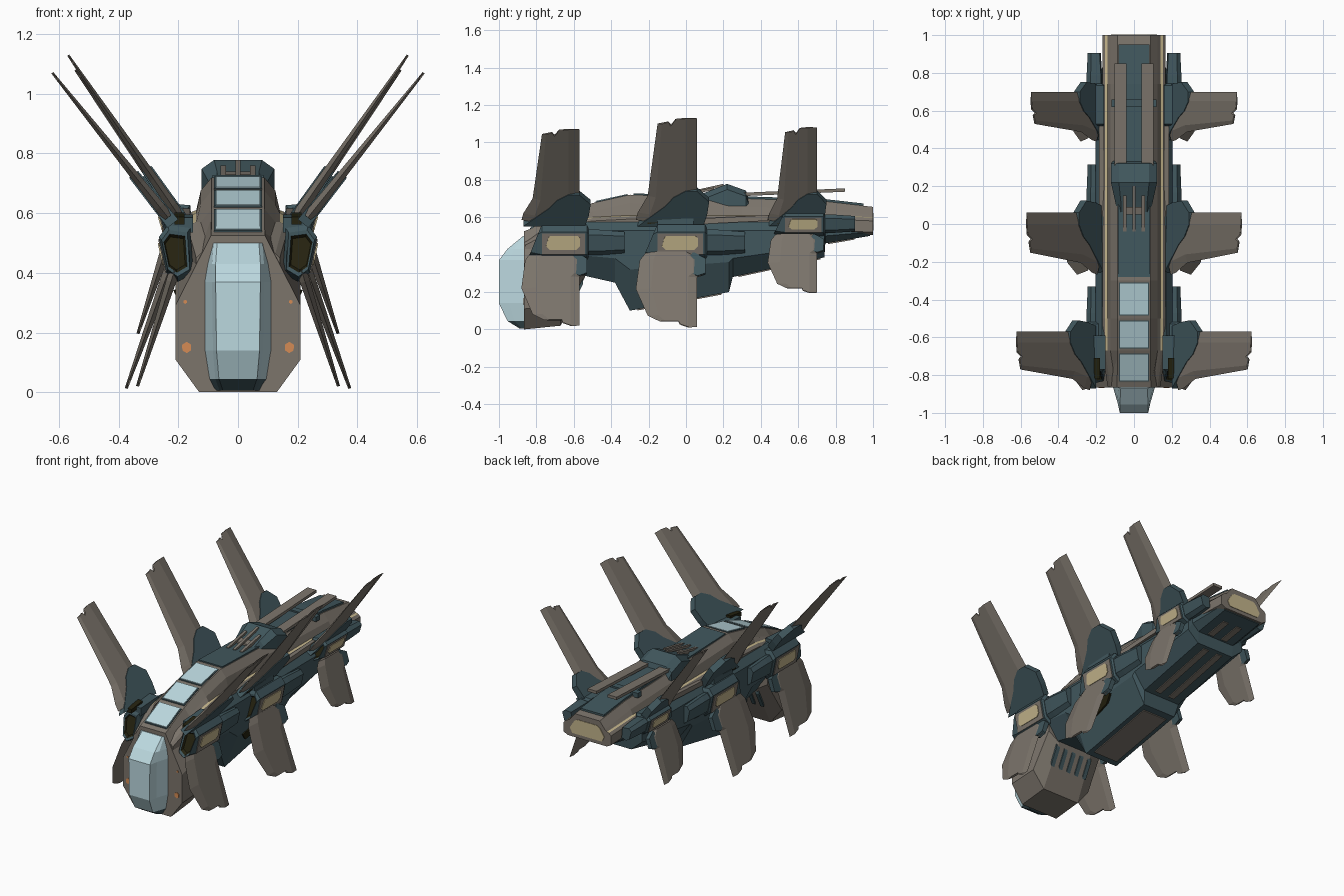
import bpy, bmesh, math
from mathutils import Vector


def material(name, rgb):
    m = bpy.data.materials.new(name)
    m.diffuse_color = (*rgb, 1)
    return m


GREY = material("warm grey plating", (0.20, 0.176, 0.148))
TEAL = material("dark teal hull", (0.052, 0.095, 0.11))
GLASS = material("pale blue glass", (0.50, 0.69, 0.74))
CREAM = material("cream glow", (0.55, 0.46, 0.26))
ORANGE = material("orange lamp", (0.66, 0.26, 0.09))
OLIVE = material("dark olive intake", (0.018, 0.016, 0.005))


def finish(name, bm, mats, mirror=False):
    bmesh.ops.recalc_face_normals(bm, faces=bm.faces)
    me = bpy.data.meshes.new(name)
    bm.to_mesh(me)
    bm.free()
    for m in mats:
        me.materials.append(m)
    ob = bpy.data.objects.new(name, me)
    bpy.context.collection.objects.link(ob)
    if mirror:
        ob.modifiers.new("mirror", 'MIRROR').use_mirror_merge = False
    return ob


def loft(name, secs, mats, rule=lambda j, i: 0, cap=0, mirror=False):
    """Skin between rings of 3D points; rule picks a material per segment and side."""
    bm = bmesh.new()
    rings = [[bm.verts.new(p) for p in s] for s in secs]
    n = len(rings[0])
    for j in range(len(rings) - 1):
        a, b = rings[j], rings[j + 1]
        for i in range(n):
            k = (i + 1) % n
            bm.faces.new((a[i], a[k], b[k], b[i])).material_index = rule(j, i)
    bm.faces.new(rings[0]).material_index = cap
    bm.faces.new(rings[-1][::-1])
    return finish(name, bm, mats, mirror)


def sym(y, half):
    """Full ring at y from half of a cross-section, top to bottom."""
    return [(x, y, z) for x, z in half] + [(-x, y, z) for x, z in reversed(half)]


def slab(name, x0, x1, a, b, t, mat, mirror=False):
    """Flat strip between two (y, z) points."""
    secs = [[(x0, y, z - t / 2), (x1, y, z - t / 2), (x1, y, z + t / 2), (x0, y, z + t / 2)] for y, z in (a, b)]
    return loft(name, secs, [mat], mirror=mirror)


def blade(name, outline, x0, z0, k, t0, t1, mat, sharp=False):
    """Leaning plate drawn in side view (y, z); thickness tapers from z0; sharp gives knife edges."""
    n = Vector((1, 0, -k)).normalized()
    far = max(abs(z - z0) for y, z in outline)
    yc = sum(y for y, z in outline) / len(outline)
    rings = []
    for s in (1, 0, -1) if sharp else (1, -1):
        ring = []
        for y, z in outline:
            t = t0 + (t1 - t0) * abs(z - z0) / far
            if sharp and s:
                y = yc + (y - yc) * 0.6
            ring.append(Vector((x0 + (z - z0) * k, y, z)) + n * s * t / 2)
        rings.append(ring)
    return loft(name, rings, [mat], mirror=True)


# Head: flat-faced block with a sloped back
loft("head", [
    sym(-0.865, [(0.09, 0.525), (0.21, 0.29), (0.21, 0.11), (0.13, 0.0)]),
    sym(-0.67, [(0.09, 0.60), (0.21, 0.36), (0.21, 0.12), (0.13, 0.02)]),
    sym(-0.54, [(0.09, 0.60), (0.20, 0.42), (0.20, 0.33), (0.12, 0.28)])], [GREY])
for i in range(5):
    x = -0.12 + 0.06 * i
    slab("head_vent", x - 0.013, x + 0.013, (-0.60, 0.16), (-0.55, 0.26), 0.03, TEAL)

# Canopy: faceted glass with a teal lower lip
canopy = []
for z, yf, wi, wo in ((0.005, -0.89, 0.05, 0.08), (0.045, -0.955, 0.064, 0.10), (0.14, -1.0, 0.072, 0.115),
                      (0.37, -1.0, 0.075, 0.115), (0.43, -0.955, 0.075, 0.105), (0.50, -0.87, 0.07, 0.085)):
    ym = -0.86 + (yf + 0.86) * 0.62
    half = [(wi, yf), (wi + 0.012, ym), (wo, -0.85)]
    canopy.append([(x, y, z) for x, y in half] + [(-x, y, z) for x, y in reversed(half)])
loft("canopy", canopy, [GLASS, TEAL], lambda j, i: 1 if j == 0 else 0, cap=1)

# Face lamps
for name, x, z, r in (("large_lamp", 0.172, 0.15, 0.019), ("small_lamp", 0.177, 0.303, 0.007)):
    loft(name, [[(x + r * 0.9 * math.cos(a * math.pi / 3 + 0.5), y, z + r * math.sin(a * math.pi / 3 + 0.5))
                 for a in range(6)] for y in (-0.869, -0.86)], [ORANGE], mirror=True)

# Upper hull with glowing side stripe
upper = []
for y, zt, zl in ((-0.86, 0.525, 0.42), (-0.67, 0.615, 0.52), (-0.5, 0.675, 0.55), (-0.3, 0.72, 0.56),
                  (-0.2, 0.716, 0.56), (0.3, 0.70, 0.56), (0.74, 0.685, 0.56), (1.0, 0.655, 0.55)):
    w = 0.14 if y < -0.8 else 0.168
    upper.append(sym(y, [(0.088, zt), (w - 0.043, zt - 0.045), (w - 0.028, zl + 0.05), (w - 0.015, zl + 0.045),
                         (w, zl + 0.03), (w, zl - 0.03), (w - 0.03, zl - 0.045)]))
loft("upper_hull", upper, [GREY, CREAM], lambda j, i: 1 if j > 0 and min(i, 12 - i) == 2 else 0)
slab("side_strake", 0.16, 0.185, (-0.08, 0.57), (0.52, 0.60), 0.03, GREY, True)

# Skylights
for a, b in (((-0.835, 0.538), (-0.685, 0.609)), ((-0.66, 0.620), (-0.51, 0.673)), ((-0.485, 0.679), (-0.31, 0.718))):
    slab("skylight_frame", -0.08, 0.08, a, b, 0.008, TEAL)
    a2, b2 = (a[0] + 0.006, a[1] + 0.002), (b[0] - 0.006, b[1] - 0.002)
    slab("skylight", -0.073, 0.073, a2, b2, 0.014, GLASS)

# Lower hull: neck, belly block, rising tail
lower = []
for y, zm, zb, wb in ((-0.6, 0.40, 0.30, 0.13), (-0.38, 0.38, 0.25, 0.13), (-0.30, 0.32, 0.10, 0.115),
                      (0.23, 0.36, 0.20, 0.115), (0.25, 0.38, 0.28, 0.13), (0.74, 0.45, 0.385, 0.13)):
    lower.append(sym(y, [(0.17, 0.575), (0.205, 0.53), (0.205, zm), (wb, zb)]))
lower.append(sym(0.745, [(0.165, 0.56), (0.175, 0.53), (0.175, 0.50), (0.13, 0.46)]))
lower.append(sym(0.985, [(0.15, 0.56), (0.155, 0.53), (0.155, 0.52), (0.13, 0.50)]))
loft("lower_hull", lower, [TEAL])
slab("belly_plate", -0.085, 0.085, (-0.26, 0.107), (0.19, 0.192), 0.012, GREY)
slab("tail_belly_stripe", 0.03, 0.07, (0.28, 0.286), (0.72, 0.381), 0.012, GREY, True)
slab("tail_end_stripe", 0.03, 0.07, (0.76, 0.462), (0.90, 0.486), 0.012, GREY, True)
# Dark vent on the flank of the belly block
blade("flank_vent", [(-0.24, 0.31), (-0.16, 0.335), (0.0, 0.345), (0.03, 0.33), (-0.02, 0.29), (-0.18, 0.25)],
      0.205, 0.335, 0.41, 0.016, 0.016, OLIVE)

# Engine glow at the tail
loft("engine_glow", [sym(y, [(0.07, 0.622), (0.09, 0.61), (0.122, 0.56), (0.105, 0.528)]) for y in (0.993, 1.003)], [CREAM])

# Dorsal deck, hump, trident and rails
slab("dorsal_deck", -0.085, 0.085, (-0.28, 0.721), (0.12, 0.709), 0.012, TEAL)
loft("dorsal_hump", [sym(y, [(tw, zt), (w, zt - 0.03), (w, 0.66)]) for y, tw, w, zt in (
    (0.05, 0.07, 0.085, 0.712), (0.12, 0.07, 0.10, 0.738), (0.22, 0.08, 0.122, 0.778),
    (0.32, 0.08, 0.122, 0.742), (0.335, 0.07, 0.11, 0.70))], [TEAL])
slab("trident_center", -0.009, 0.009, (-0.04, 0.718), (0.20, 0.771), 0.014, GREY)
slab("trident_side", 0.04, 0.058, (-0.04, 0.716), (0.15, 0.752), 0.014, GREY, True)
slab("trident_bar", -0.055, 0.055, (0.05, 0.722), (0.09, 0.732), 0.014, GREY)
slab("tail_trench", -0.082, 0.082, (0.33, 0.704), (0.74, 0.69), 0.014, TEAL)
slab("tail_trench_end", -0.082, 0.082, (0.74, 0.69), (0.95, 0.666), 0.014, TEAL)
slab("trench_bar", -0.12, 0.12, (0.62, 0.695), (0.66, 0.695), 0.03, TEAL)
slab("dorsal_rail", 0.04, 0.103, (0.31, 0.722), (0.85, 0.745), 0.018, GREY, True)

# Three stations per side: trailing edge y, scale along y, upper fin (root x, z scale, lean),
# lower fin (root x, root z, z scale, lean), pod centre z and z scale
stations = (("front", -0.57, 1.0, (0.23, 1.0, 0.80), (0.215, 0.40, 1.0, -0.32), 0.465, 1.0),
            ("middle", 0.06, 1.06, (0.19, 1.12, 0.69), (0.235, 0.40, 1.02, -0.36), 0.465, 1.0),
            ("rear", 0.70, 0.85, (0.195, 1.02, 0.70), (0.235, 0.50, 0.80, -0.33), 0.565, 0.72))
wing = [(-0.31, 0.585), (-0.30, 0.62), (-0.25, 0.70), (-0.20, 1.045), (-0.145, 1.053), (-0.125, 1.035),
        (-0.085, 1.065), (0, 1.07), (0, 0.62), (-0.05, 0.585)]
wing_root = [(-0.30, 0.565), (-0.16, 0.66), (-0.12, 0.70), (-0.06, 0.73), (0, 0.73), (0.06, 0.68), (0.05, 0.62), (0.03, 0.565)]
keel = [(-0.29, 0.37), (-0.31, 0.22), (-0.25, 0.08), (-0.19, 0.05), (-0.08, 0.05), (-0.07, 0.035), (0, 0.02),
        (0, 0.28), (0.04, 0.30), (0.04, 0.37), (-0.02, 0.41), (-0.26, 0.41)]
keel_root = [(-0.055, 0.36), (-0.03, 0.30), (0.0, 0.285), (0.042, 0.30), (0.042, 0.375), (-0.02, 0.41)]
pod_ring = [(-0.055, 0.085), (0.02, 0.095), (0.05, 0.055), (0.025, -0.065), (-0.015, -0.095), (-0.065, -0.065)]
panel = [(-0.20, 0.048), (0.03, 0.048), (0.03, -0.064), (-0.20, -0.064)]
window = [(-0.165, 0.028), (-0.155, 0.036), (-0.01, 0.036), (0.003, 0.025), (0.003, -0.02), (-0.015, -0.038),
          (-0.16, -0.038), (-0.178, -0.02)]

for tag, ty, sy, (ux, us, uk), (lx, lz, ls, lk), pz, ps in stations:
    def up(pts):
        return [(ty + y * sy, 0.58 + (z - 0.58) * us) for y, z in pts]

    def down(pts):
        return [(ty + y * sy, lz + (z - 0.40) * ls) for y, z in pts]

    def side(pts):
        return [(ty + y * sy, pz + z * ps) for y, z in pts]

    def ring(y, s, slant=0.0):
        return [(0.215 + x * s, ty + (y + slant * z * s) * sy, pz + z * s * ps) for x, z in pod_ring]

    # Upper fin and its thick root
    blade(tag + "_upper_fin", up(wing), ux, 0.58, uk, 0.038, 0.008, GREY, True)
    blade(tag + "_upper_fin_root", up(wing_root), ux, 0.58, uk, 0.046, 0.038, TEAL)
    # Lower fin and its root patch
    blade(tag + "_lower_fin", down(keel), lx, lz, lk, 0.036, 0.010, GREY, True)
    blade(tag + "_lower_fin_root", down(keel_root), lx, lz, lk, 0.03, 0.026, TEAL)
    # Engine pod with slanted dark intake and rear tube
    loft(tag + "_pod", [ring(-0.22, 0.58, 0.4), ring(-0.235, 0.68, 0.4), ring(-0.24, 0.82, 0.4), ring(-0.20, 1), ring(0.04, 1), ring(0.05, 0.8)],
         [TEAL, OLIVE], lambda j, i: 1 if j == 0 else 0, cap=1, mirror=True)
    loft(tag + "_pod_tube", [ring(0.03, 0.72), ring(0.10, 0.72), ring(0.24, 0.6)], [TEAL], mirror=True)
    # Side panel and glowing window on the pod flank
    k = 0.208 / ps
    blade(tag + "_pod_panel", side(panel), 0.2535, pz, k, 0.008, 0.008, GREY)
    blade(tag + "_pod_window", side(window), 0.2535, pz, k, 0.016, 0.016, CREAM)
    # Strut joining pod, fin and hull, with a dark hinge at its front
    slab(tag + "_fin_strut", 0.15, 0.225, (ty - 0.2 * sy, 0.56), (ty - 0.02, 0.57), 0.05, TEAL, True)
    slab(tag + "_fin_hinge", 0.18, 0.212, (ty - 0.25 * sy, 0.575), (ty - 0.14 * sy, 0.59), 0.025, OLIVE, True)
